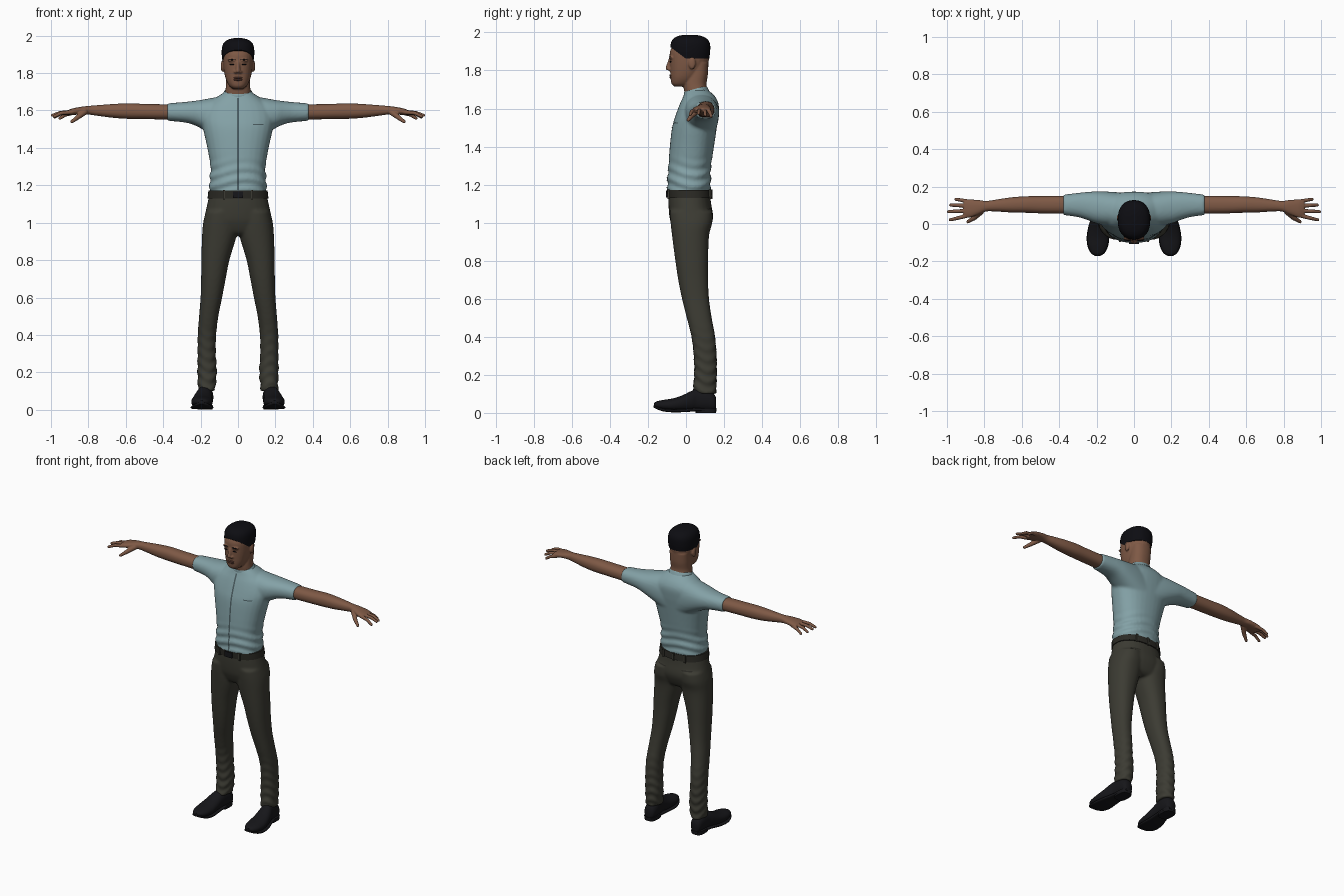
import bpy, bmesh
from math import sin, cos, pi, radians
from mathutils import Matrix, Vector

cube = bpy.data.objects.get("Cube")
if cube:
    bpy.data.objects.remove(cube, do_unlink=True)


def material(name, *rgb):
    m = bpy.data.materials.new(name)
    m.use_nodes = True
    m.diffuse_color = (*rgb, 1)
    bsdf = m.node_tree.nodes["Principled BSDF"]
    bsdf.inputs["Base Color"].default_value = (*rgb, 1)
    bsdf.inputs["Roughness"].default_value = 0.8
    return m


skin = material("brown skin", .21, .1, .06)
lip = material("lip brown", .13, .055, .04)
black = material("hair black", .004, .004, .006)
cloth = material("pale blue cloth", .23, .36, .385)
seam_dark = material("dark seam", .07, .11, .12)
olive = material("dark olive cloth", .045, .044, .033)
leather = material("belt leather", .024, .023, .018)
shoe_black = material("shoe black", .008, .008, .01)


def spline(keys, steps=10):
    """Catmull-Rom interpolation of the key cross-sections."""
    k = [Vector(r) for r in keys]
    k = [k[0]] + k + [k[-1]]
    for i in range(1, len(k) - 2):
        a, b, c, d = k[i - 1:i + 3]
        for s in range(steps):
            t = s / steps
            yield (2 * b + (c - a) * t + (2 * a - 5 * b + 4 * c - d) * t ** 2
                   + (3 * b - a - 3 * c + d) * t ** 3) / 2
    yield k[-1]


def loft(bm, keys, axis, side=1, power=2.3, fold=None, n=32):
    """Closed skin through rows of (position, low, high, low, high)."""
    rings = []
    for t, a0, a1, b0, b1 in spline(keys):
        ring = []
        for i in range(n):
            g = 2 * pi * i / n
            c, s = cos(g), sin(g)
            r = (abs(c) ** power + abs(s) ** power) ** (-1 / power)
            f = fold(t) * sin(t * 110 + 2.5 * sin(g * 2 + side)) if fold else 0
            a = (a0 + a1) / 2 + c * (r * (a1 - a0) / 2 + f)
            b = (b0 + b1) / 2 + s * (r * (b1 - b0) / 2 + f)
            x, y, z = {"x": (t, a, b), "y": (a, t, b), "z": (a, b, t)}[axis]
            ring.append(bm.verts.new((x * side, y, z)))
        rings.append(ring)
    for p, q in zip(rings, rings[1:]):
        for i in range(n):
            j = (i + 1) % n
            bm.faces.new((p[i], p[j], q[j], q[i]))
    bm.faces.new(rings[0])
    bm.faces.new(rings[-1])


def sym(rows):
    return [(z, -h, h, a, b) for z, h, a, b in rows]


def blob(bm, centre, size):
    bmesh.ops.create_uvsphere(bm, u_segments=24, v_segments=16, radius=1,
                              matrix=Matrix.Translation(centre) @ Matrix.Diagonal((*size, 1)))


def rod(bm, points, r0, r1, side=1):
    """Tapered rod with rounded joints through the points."""
    pts = [Vector((x * side, y, z)) for x, y, z in points]
    rad = [r0 + (r1 - r0) * i / (len(pts) - 1) for i in range(len(pts))]
    for p, r in zip(pts, rad):
        blob(bm, p, (r, r, r))
    for p, q, r, s in zip(pts, pts[1:], rad, rad[1:]):
        d = q - p
        m = Matrix.Translation((p + q) / 2) @ d.to_track_quat("Z", "Y").to_matrix().to_4x4()
        bmesh.ops.create_cone(bm, cap_ends=True, segments=16, radius1=r, radius2=s,
                              depth=d.length, matrix=m)


def box(bm, centre, size):
    bmesh.ops.create_cube(bm, size=1,
                          matrix=Matrix.Translation(centre) @ Matrix.Diagonal((*size, 1)))


def finish(name, bm, mat, voxel=0, smooth=4):
    """Make the object; a voxel size fuses its pieces into one surface."""
    bmesh.ops.recalc_face_normals(bm, faces=bm.faces[:])
    me = bpy.data.meshes.new(name)
    bm.to_mesh(me)
    bm.free()
    me.materials.append(mat)
    me.shade_smooth()
    me.set_sharp_from_angle(angle=radians(45))
    ob = bpy.data.objects.new(name, me)
    bpy.context.collection.objects.link(ob)
    if voxel:
        fuse = ob.modifiers.new("fuse", "REMESH")
        fuse.mode = "VOXEL"
        fuse.voxel_size = voxel
        fuse.use_smooth_shade = True
        soft = ob.modifiers.new("soften", "SMOOTH")
        soft.factor, soft.iterations = .5, smooth
    return ob


def seam(name, target, x0, x1, z0, z1, front=True, mat=seam_dark):
    """Thin strip projected onto a garment from the front or the back."""
    bm = bmesh.new()
    bmesh.ops.create_grid(bm, x_segments=6, y_segments=50, size=.5)
    for v in bm.verts:
        v.co = (x0 + (v.co.x + .5) * (x1 - x0), -.3 if front else .3,
                z0 + (v.co.y + .5) * (z1 - z0))
    ob = finish(name, bm, mat)
    w = ob.modifiers.new("wrap", "SHRINKWRAP")
    w.target, w.wrap_method, w.wrap_mode = target, "PROJECT", "ABOVE_SURFACE"
    w.use_project_y = True
    w.use_positive_direction, w.use_negative_direction = front, not front
    w.offset = .0025


# Shirt: torso fused with two short sleeves, gathered folds at the waist
bm = bmesh.new()
loft(bm, sym([(1.15, .15, -.095, .125), (1.2, .152, -.098, .13), (1.25, .149, -.096, .13),
              (1.3, .147, -.092, .132), (1.4, .164, -.085, .147), (1.5, .186, -.073, .162),
              (1.56, .195, -.056, .17), (1.62, .175, -.034, .172), (1.66, .13, -.016, .155),
              (1.69, .085, -.005, .125), (1.7, .07, 0, .11)]), "z",
     fold=lambda z: min(.005, max(0, 1.36 - z) * .05))
sleeve = [(.04, .02, .165, 1.42, 1.678), (.12, -.01, .172, 1.46, 1.67),
          (.2, .003, .174, 1.505, 1.656), (.25, .022, .171, 1.528, 1.649),
          (.3, .037, .166, 1.538, 1.644), (.378, .048, .157, 1.545, 1.638)]
for side in (1, -1):
    loft(bm, sleeve, "x", side)
shirt = finish("shirt", bm, cloth, .008, 5)
seam("front_placket", shirt, -.005, .005, 1.175, 1.665)
seam("chest_pocket_edge", shirt, .08, .135, 1.521, 1.527)

# Collar: tilted ring round the neck
bm = bmesh.new()
loft(bm, sym([(-.016, .083, -.068, .068), (.004, .077, -.064, .064),
              (.012, .072, -.06, .06)]), "z", power=2)
bm.transform(Matrix.Translation((0, .051, 1.692)) @ Matrix.Rotation(.27, 4, "X"))
finish("collar", bm, cloth)

# Trousers: pelvis fused with two legs, creased towards the ankles
bm = bmesh.new()
loft(bm, sym([(1.165, .15, -.092, .125), (1.1, .164, -.092, .132), (1.04, .177, -.088, .142),
              (1, .182, -.08, .137), (.95, .16, -.058, .115), (.93, .09, -.03, .09)]), "z")
leg = [(1.06, .01, .172, -.085, .138), (1, .003, .186, -.081, .138),
       (.93, .008, .192, -.073, .121), (.8, .046, .196, -.056, .116),
       (.7, .066, .197, -.041, .116), (.6, .085, .2, -.021, .121),
       (.5, .105, .208, .004, .135), (.4, .117, .215, .029, .153),
       (.3, .119, .216, .041, .16), (.2, .114, .216, .044, .161), (.1, .123, .213, .035, .157)]
for side in (1, -1):
    loft(bm, leg, "z", side, fold=lambda z: min(.0045, max(0, .48 - z) * .015))
trousers = finish("trousers", bm, olive, .008)
for side, word in ((1, "left"), (-1, "right")):
    lo, hi = sorted((side * .06, side * .125))
    seam(word + "_back_pocket", trousers, lo, hi, 1.066, 1.073, False, leather)

# Belt with buckle and loops
bm = bmesh.new()
loft(bm, sym([(1.13, .163, -.098, .136), (1.172, .158, -.101, .133)]), "z")
finish("belt", bm, leather)
bm = bmesh.new()
box(bm, (0, -.1, 1.15), (.055, .012, .036))
finish("buckle", bm, shoe_black)
bm = bmesh.new()
for x, y in ((.075, -.092), (-.075, -.092), (.08, .127), (-.08, .127), (0, .135)):
    box(bm, (x, y, 1.15), (.012, .01, .05))
finish("belt_loops", bm, olive)

# Arms with hands
arm = [(.34, .056, .15, 1.551, 1.632), (.4, .056, .15, 1.552, 1.633),
       (.5, .057, .149, 1.554, 1.635), (.58, .06, .148, 1.555, 1.638),
       (.66, .062, .142, 1.56, 1.635), (.74, .067, .13, 1.57, 1.629),
       (.79, .067, .123, 1.577, 1.625), (.83, .052, .128, 1.58, 1.621),
       (.88, .034, .131, 1.576, 1.612), (.91, .036, .128, 1.576, 1.602)]
fingers = [[(.89, .045, 1.591), (.945, .031, 1.586), (.983, .022, 1.568)],
           [(.89, .071, 1.592), (.95, .068, 1.588), (.992, .066, 1.574)],
           [(.89, .096, 1.59), (.945, .1, 1.584), (.98, .101, 1.565)],
           [(.88, .119, 1.588), (.925, .128, 1.576), (.952, .132, 1.558)]]
thumb = [(.82, .065, 1.592), (.855, .032, 1.565), (.888, .012, 1.54)]
for side, word in ((1, "left"), (-1, "right")):
    bm = bmesh.new()
    loft(bm, arm, "x", side)
    for f in fingers:
        rod(bm, f, .0115, .0085, side)
    rod(bm, thumb, .017, .009, side)
    finish(word + "_arm", bm, skin, .004, 2)

# Shoes: upper, sole and heel
upper = [(-.168, .18, .21, .035, .05), (-.155, .16, .228, .024, .06),
         (-.12, .142, .245, .014, .068), (-.07, .135, .25, .008, .076),
         (-.02, .136, .243, .008, .092), (.03, .137, .23, .01, .116),
         (.06, .135, .22, .01, .126), (.11, .132, .214, .01, .122),
         (.145, .138, .208, .01, .1), (.158, .152, .196, .02, .08)]
sole = [(-.171, .182, .208, .03, .04), (-.155, .157, .231, .02, .034),
        (-.12, .139, .248, .008, .024), (-.07, .132, .253, .003, .02),
        (-.01, .135, .243, .004, .022), (.05, .136, .225, .008, .026),
        (.12, .135, .213, .01, .026), (.16, .15, .198, .012, .026)]
heel = [(0, .137, .215, .05, .158), (.025, .135, .217, .046, .161)]
for side, word in ((1, "left"), (-1, "right")):
    bm = bmesh.new()
    loft(bm, upper, "y", side, 2.2)
    loft(bm, sole, "y", side, 4)
    loft(bm, heel, "z", side, 3)
    finish(word + "_shoe", bm, shoe_black)

# Head: skull, face, neck, nose, brow and ears fused together
bm = bmesh.new()
blob(bm, (0, .025, 1.87), (.08, .097, .1))
loft(bm, sym([(1.715, .025, -.06, 0), (1.73, .045, -.076, .03), (1.76, .062, -.081, .06),
              (1.8, .073, -.083, .09), (1.85, .08, -.085, .112), (1.9, .081, -.084, .115),
              (1.94, .072, -.065, .105)]), "z")
loft(bm, sym([(1.64, .074, .005, .118), (1.69, .069, -.009, .114), (1.73, .065, -.012, .108),
              (1.78, .065, 0, .115), (1.84, .065, .01, .118)]), "z")
rod(bm, [(0, -.084, 1.858), (0, -.096, 1.812)], .008, .012)
for side in (1, -1):
    blob(bm, (side * .013, -.088, 1.806), (.01, .01, .008))
    blob(bm, (side * .032, -.078, 1.868), (.025, .012, .008))
    blob(bm, (side * .083, .032, 1.837), (.009, .019, .031))
finish("head", bm, skin, .005, 3)

# Lips, closed eyes and brows
bm = bmesh.new()
for z in (1.764, 1.774):
    blob(bm, (0, -.079, z), (.024, .009, .0055))
finish("lips", bm, lip)
for name, z, size in (("eyes", 1.846, (.014, .005, .003)), ("eyebrows", 1.871, (.019, .006, .003))):
    bm = bmesh.new()
    for side in (1, -1):
        blob(bm, (side * .032, -.081 if name == "eyes" else -.085, z), size)
    finish(name, bm, black)

# Hair: short cap, trimmed by a plane sloping from forehead to temple
bm = bmesh.new()
loft(bm, sym([(1.862, .083, -.08, .122), (1.9, .087, -.083, .127), (1.94, .085, -.08, .126),
              (1.965, .073, -.068, .112), (1.98, .05, -.045, .085), (1.987, .02, -.015, .055)]), "z")
bmesh.ops.bisect_plane(bm, geom=bm.verts[:] + bm.edges[:] + bm.faces[:],
                       plane_co=(0, -.08, 1.922), plane_no=(0, -.6, -.8), clear_outer=True)
bmesh.ops.holes_fill(bm, edges=[e for e in bm.edges if e.is_boundary], sides=0)
finish("hair", bm, black)
